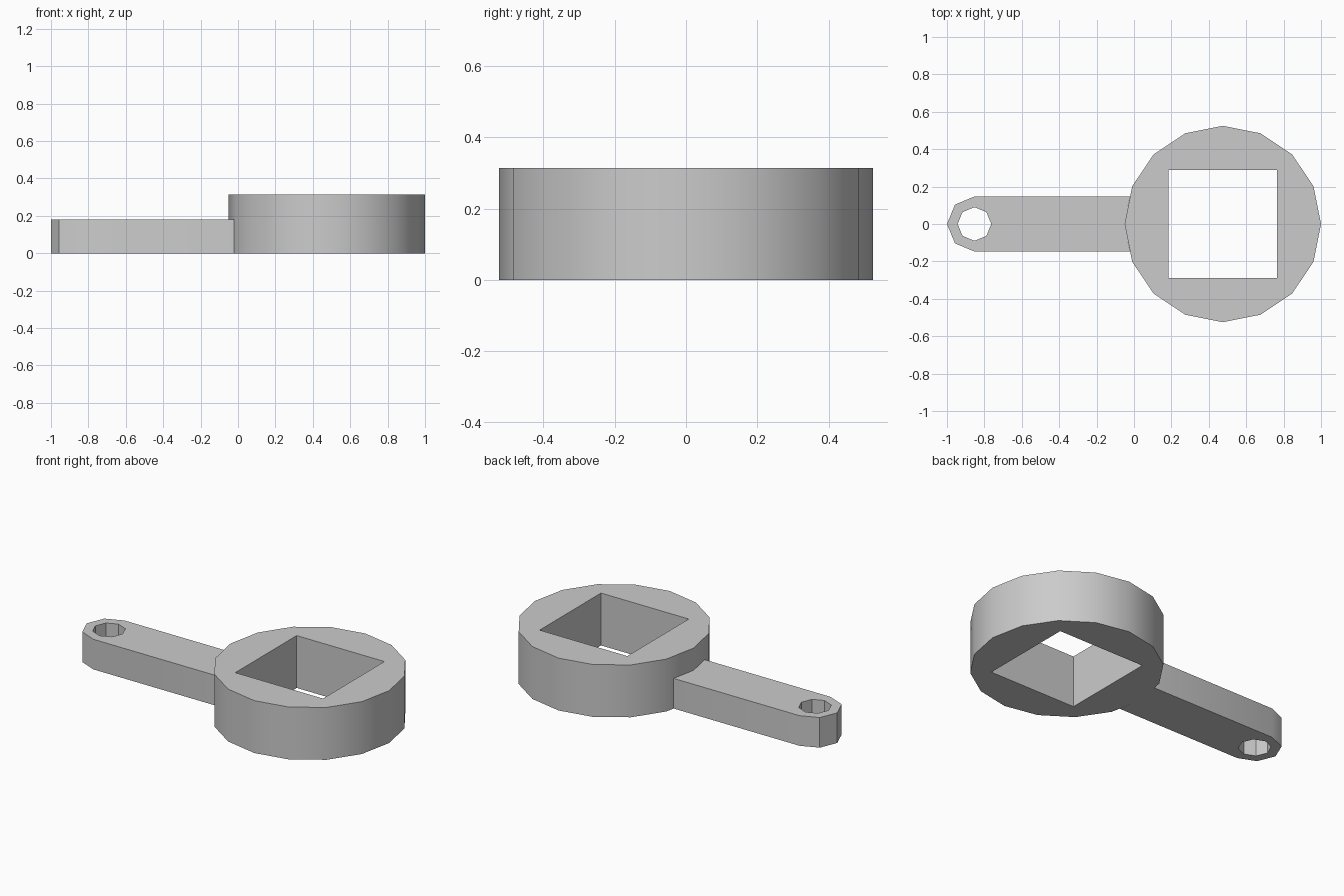
import bpy, bmesh
from math import cos, sin, pi, radians

cube = bpy.data.objects.get("Cube")
if cube:
    bpy.data.objects.remove(cube)

grey = bpy.data.materials.new("light_grey")
grey.use_nodes = True
grey.diffuse_color = (0.6, 0.6, 0.6, 1)
grey.node_tree.nodes["Principled BSDF"].inputs["Base Color"].default_value = (0.6, 0.6, 0.6, 1)


def arc(cx, radius, sides, first=0, count=None):
    """Points of a regular polygon centred on the x axis."""
    return [(cx + radius * cos(2 * pi * i / sides), radius * sin(2 * pi * i / sides))
            for i in range(first, first + (count or sides))]


def holed_plate(name, outline, hole, height):
    """Extrude an outline with one through hole."""
    bm = bmesh.new()
    edges = []
    for loop in (outline, hole):
        verts = [bm.verts.new((x, y, 0)) for x, y in loop]
        edges += [bm.edges.new((v, verts[i - 1])) for i, v in enumerate(verts)]
    bmesh.ops.triangle_fill(bm, use_beauty=True, edges=edges)
    top = bmesh.ops.extrude_face_region(bm, geom=bm.faces[:], use_keep_orig=True)["geom"]
    bmesh.ops.translate(bm, vec=(0, 0, height),
                        verts=[v for v in top if isinstance(v, bmesh.types.BMVert)])
    bmesh.ops.recalc_face_normals(bm, faces=bm.faces[:])
    bmesh.ops.dissolve_limit(bm, angle_limit=radians(1), verts=bm.verts[:], edges=bm.edges[:])
    mesh = bpy.data.meshes.new(name)
    bm.to_mesh(mesh)
    bm.free()
    mesh.materials.append(grey)
    obj = bpy.data.objects.new(name, mesh)
    bpy.context.collection.objects.link(obj)
    bpy.ops.object.select_all(action="DESELECT")
    obj.select_set(True)
    bpy.context.view_layer.objects.active = obj
    bpy.ops.object.shade_smooth_by_angle(angle=radians(30))
    return obj


# Round head with a square socket
square = [(0.185, -0.29), (0.765, -0.29), (0.765, 0.29), (0.185, 0.29)]
holed_plate("socket_head", arc(0.475, 0.525, 16), square, 0.313)

# Handle with a rounded end and hanging hole, its root fitted to the head
eye_x, half = -0.853, 0.147
root = [(-0.021, -half), (-0.05, 0), (-0.021, half)]
holed_plate("handle", arc(eye_x, half, 8, 2, 5) + root, arc(eye_x, 0.09, 8), 0.18)
